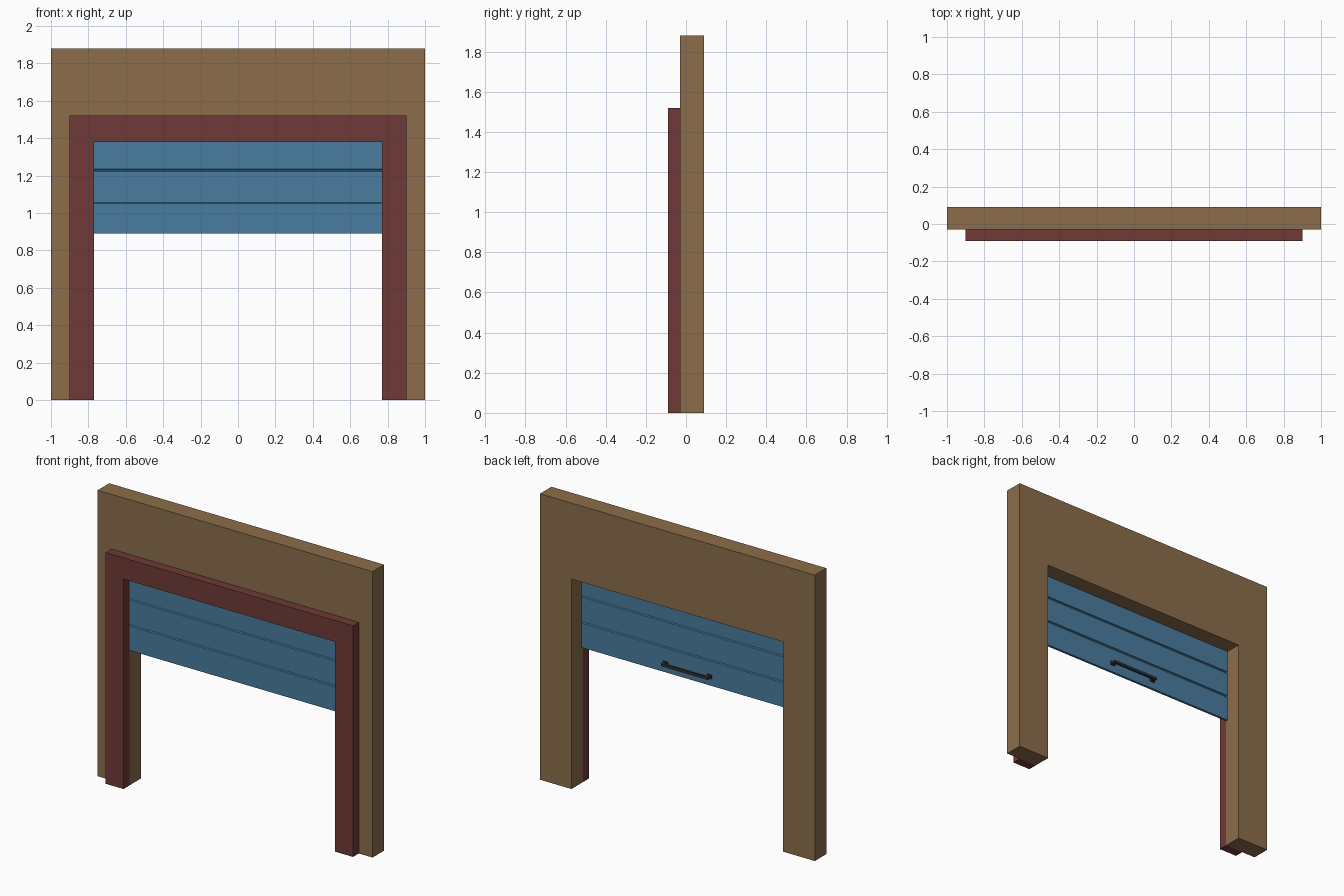
import bpy, bmesh, math
from mathutils import Vector

if "Cube" in bpy.data.objects:
    bpy.data.objects.remove(bpy.data.objects["Cube"])


def material(name, rgb):
    m = bpy.data.materials.new(name)
    m.diffuse_color = (*rgb, 1)
    m.use_nodes = True
    m.node_tree.nodes["Principled BSDF"].inputs["Base Color"].default_value = m.diffuse_color
    return m


BROWN = material("wall brown", (0.262, 0.155, 0.070))
MAROON = material("frame maroon", (0.162, 0.042, 0.038))
BLUE = material("door blue", (0.067, 0.200, 0.350))
DARK = material("handle dark grey", (0.035, 0.033, 0.032))


def prism(name, outline, direction, mat):
    """Extrude a closed outline of 3D points along a direction."""
    bm = bmesh.new()
    face = bm.faces.new([bm.verts.new(p) for p in outline])
    out = bmesh.ops.extrude_face_region(bm, geom=[face])
    verts = [v for v in out["geom"] if isinstance(v, bmesh.types.BMVert)]
    bmesh.ops.translate(bm, verts=verts, vec=Vector(direction))
    bmesh.ops.recalc_face_normals(bm, faces=bm.faces)
    me = bpy.data.meshes.new(name)
    bm.to_mesh(me)
    bm.free()
    me.materials.append(mat)
    ob = bpy.data.objects.new(name, me)
    bpy.context.collection.objects.link(ob)
    return ob


def arch(name, half_width, height, y0, y1, mat):
    """Upside-down U around the door opening."""
    w, h = 0.77, 1.38
    pts = [(-half_width, 0), (-w, 0), (-w, h), (w, h), (w, 0),
           (half_width, 0), (half_width, height), (-half_width, height)]
    return prism(name, [(x, y0, z) for x, z in pts], (0, y1 - y0, 0), mat)


def box(name, x0, x1, y0, y1, z0, z1, mat):
    return prism(name, [(x0, y0, z0), (x1, y0, z0), (x1, y0, z1), (x0, y0, z1)],
                 (0, y1 - y0, 0), mat)


# Wall and front trim
arch("wall", 1.0, 1.88, -0.03, 0.09, BROWN)
arch("door_frame", 0.90, 1.52, -0.09, -0.03, MAROON)

# Half-raised sectional door, one grooved profile extruded across the opening
FRONT, BACK, GROOVE = -0.032, -0.016, 0.005
front, back = [(FRONT, 0.89)], [(BACK, 0.89)]
for z in (1.06, 1.23):
    front += [(FRONT, z - 0.009), (FRONT + GROOVE, z - 0.003),
              (FRONT + GROOVE, z + 0.003), (FRONT, z + 0.005)]
    back += [(BACK, z - 0.009), (BACK - GROOVE, z - 0.003),
             (BACK - GROOVE, z + 0.003), (BACK, z + 0.005)]
front.append((FRONT, 1.38))
back.append((BACK, 1.38))
prism("door_panels", [(-0.77, y, z) for y, z in front + back[::-1]], (1.54, 0, 0), BLUE)

# Pull handle on the inner side: bar, posts and mounting plates
box("handle_bar", -0.17, 0.17, 0.004, 0.018, 0.941, 0.957, DARK)
for side, label in ((-1, "left"), (1, "right")):
    c = side * 0.16
    box(f"handle_post_{label}", c - 0.010, c + 0.010, BACK, 0.006, 0.941, 0.957, DARK)
    box(f"handle_plate_{label}", c - 0.018, c + 0.018, BACK, BACK + 0.005, 0.936, 0.962, DARK)
